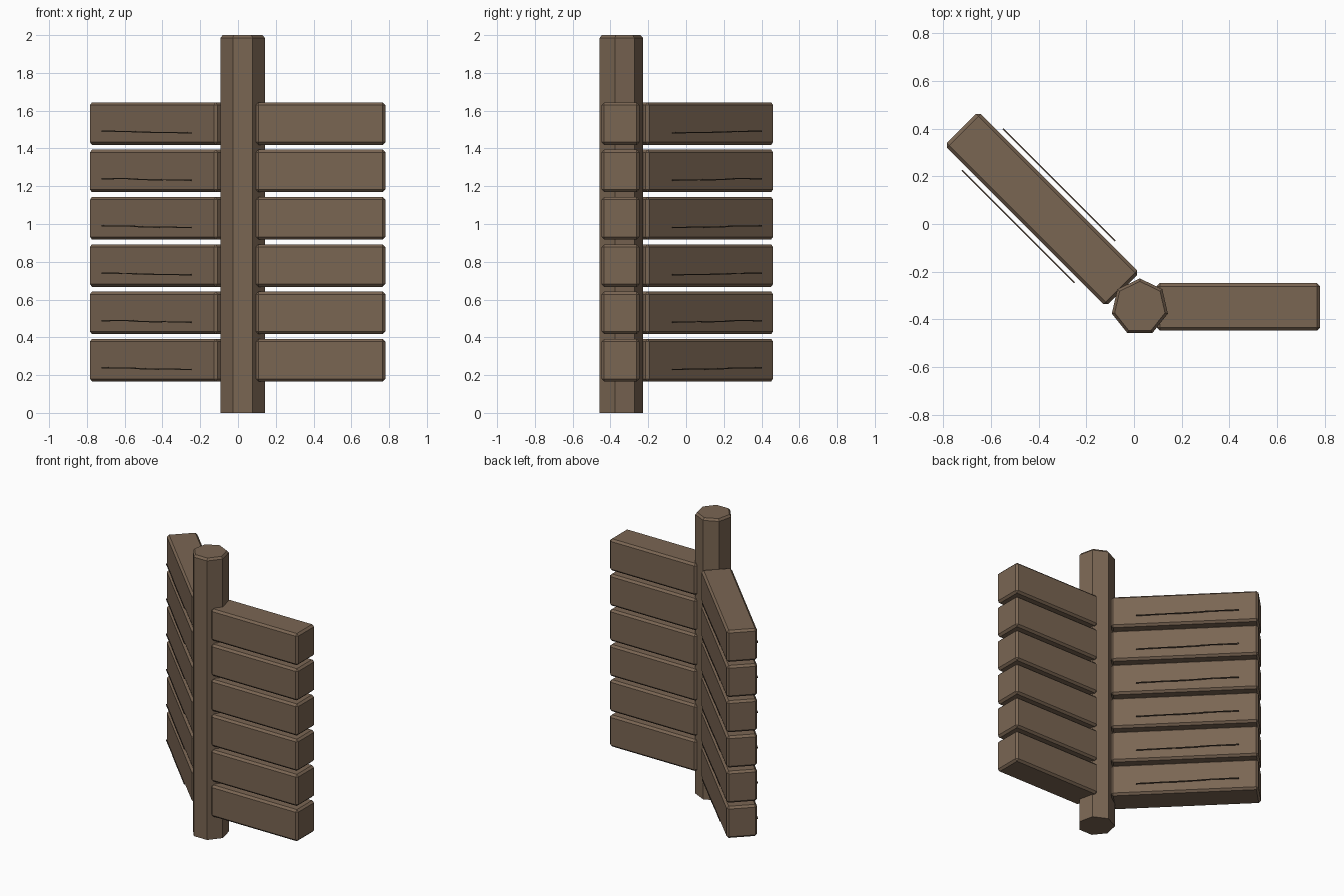
import bpy, bmesh, math
from mathutils import Matrix, Vector

if "Cube" in bpy.data.objects:
    bpy.data.objects.remove(bpy.data.objects["Cube"])


def material(name, rgb):
    m = bpy.data.materials.new(name)
    m.diffuse_color = (*rgb, 1)
    m.use_nodes = True
    m.node_tree.nodes["Principled BSDF"].inputs["Base Color"].default_value = m.diffuse_color
    return m


wood = material("brown wood", (0.195, 0.132, 0.086))
crack_wood = material("dark wood", (0.08, 0.055, 0.037))


def finish(name, bm, mat):
    bmesh.ops.recalc_face_normals(bm, faces=bm.faces)
    me = bpy.data.meshes.new(name)
    bm.to_mesh(me)
    bm.free()
    me.materials.append(mat)
    ob = bpy.data.objects.new(name, me)
    bpy.context.collection.objects.link(ob)
    return ob


def plank(name, length, depth, height, place):
    bm = bmesh.new()
    bmesh.ops.create_cube(bm, size=1, matrix=Matrix.Diagonal((length, depth, height, 1)))
    bmesh.ops.bevel(bm, geom=bm.edges[:], offset=0.014, segments=1, affect='EDGES')
    bm.transform(place)
    finish(name, bm, wood)


def crack(name, y, place):
    # thin jagged splinter, tapering at both ends
    pts = [(-0.333, 0.006), (-0.1, 0.004), (-0.06, 0.001), (0.1, -0.001), (0.333, -0.003),
           (0.333, -0.010), (0.13, -0.006), (0.08, -0.008), (-0.09, -0.004), (-0.15, 0.0),
           (-0.333, -0.002)]
    bm = bmesh.new()
    f = bm.faces.new([bm.verts.new((x, y - 0.003, z)) for x, z in pts])
    ext = bmesh.ops.extrude_face_region(bm, geom=[f])
    bmesh.ops.translate(bm, vec=(0, 0.006, 0),
                        verts=[v for v in ext["geom"] if isinstance(v, bmesh.types.BMVert)])
    bm.transform(place)
    finish(name, bm, crack_wood)


# seven-sided post with a chamfered top
bm = bmesh.new()
rings = []
for r, z in ((0.1205, 0), (0.1205, 1.985), (0.108, 2.0)):
    rings.append([bm.verts.new((0.0245 + r * math.sin(i * math.tau / 7),
                                -0.3485 + r * math.cos(i * math.tau / 7), z)) for i in range(7)])
for a, b in zip(rings, rings[1:]):
    for i in range(7):
        j = (i + 1) % 7
        bm.faces.new((a[i], a[j], b[j], b[i]))
bm.faces.new(rings[0])
bm.faces.new(rings[-1])
finish("post", bm, wood)

# two stacks of planks, the left one turned 45 degrees and carrying cracks
for k in range(6):
    z = 0.279 + 0.2505 * k
    plank(f"right_plank_{k + 1}", 0.685, 0.2, 0.225,
          Matrix.Translation((0.4375, -0.347, z)))
    turned = Matrix.Translation((-0.385, 0.0625, z)) @ Matrix.Rotation(-math.pi / 4, 4, 'Z')
    plank(f"left_plank_{k + 1}", 0.955, 0.2, 0.225, turned)
    # front crack sits toward the outer end, back crack toward the same height
    for side, shift in ((-1, -0.02), (1, 0.0)):
        y = side * 0.122
        centre = Vector((-0.485, -0.010)) if side < 0 else Vector((-0.315, 0.1625))
        rel = centre - Vector((-0.385, 0.0625))
        along = (rel.x - rel.y) / math.sqrt(2)
        crack(f"{'front' if side < 0 else 'back'}_crack_{k + 1}", y,
              turned @ Matrix.Translation((along, 0, -0.043)))
